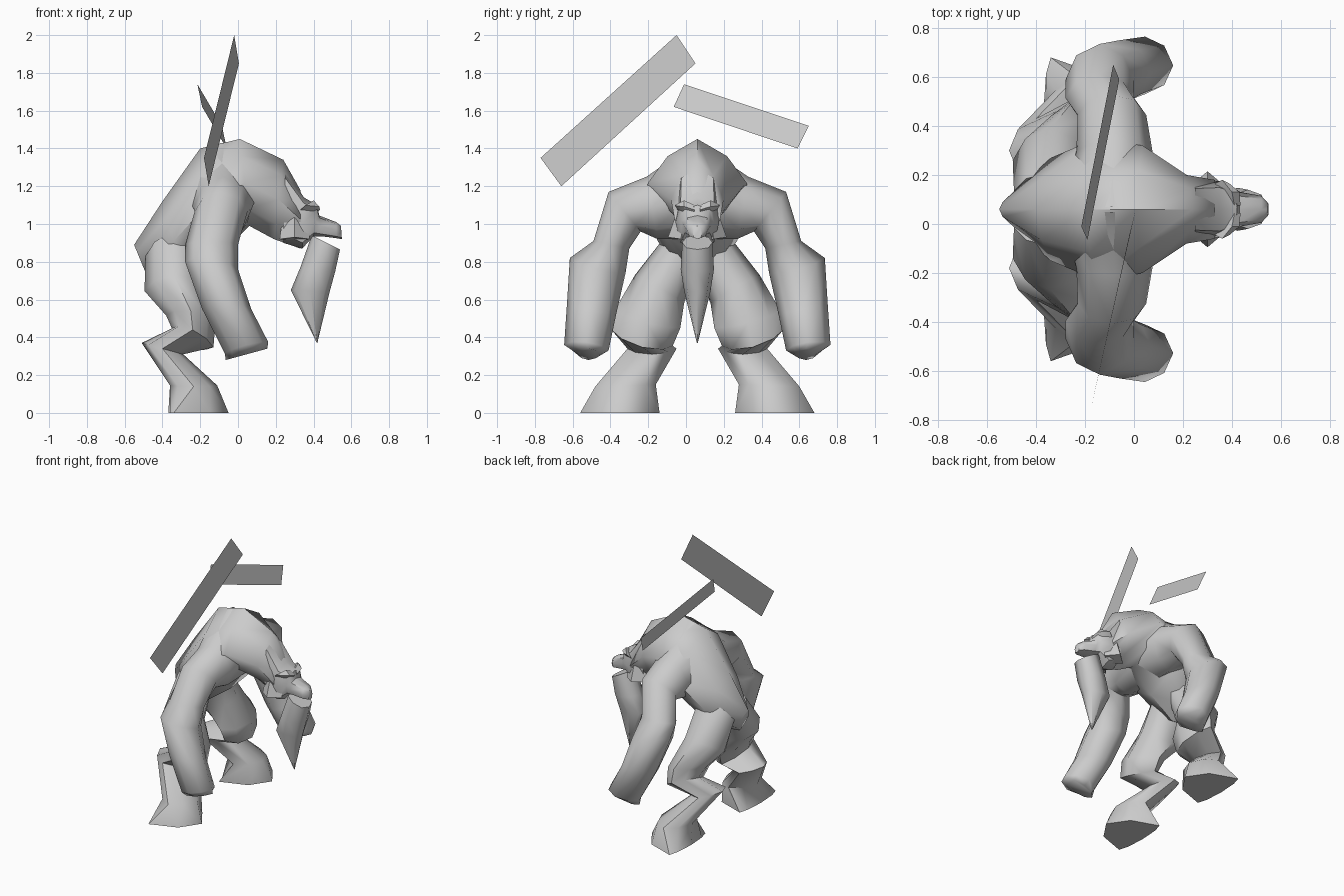
import bpy, bmesh, math
from mathutils import Vector

cube = bpy.data.objects.get("Cube")
if cube:
    bpy.data.objects.remove(cube)

MID = 0.06  # plane of symmetry in y

grey = bpy.data.materials.new("stone_grey")
grey.use_nodes = True
grey.diffuse_color = (0.6, 0.6, 0.6, 1)
grey.node_tree.nodes["Principled BSDF"].inputs["Base Color"].default_value = (0.6, 0.6, 0.6, 1)


def finish(name, bm, angle):
    bmesh.ops.recalc_face_normals(bm, faces=bm.faces)
    mesh = bpy.data.meshes.new(name)
    bm.to_mesh(mesh)
    bm.free()
    mesh.materials.append(grey)
    ob = bpy.data.objects.new(name, mesh)
    bpy.context.collection.objects.link(ob)
    bpy.ops.object.select_all(action='DESELECT')
    ob.select_set(True)
    bpy.context.view_layer.objects.active = ob
    bpy.ops.object.shade_smooth_by_angle(angle=math.radians(angle))


def loft(name, rings, sides=8, mirrored=False, angle=60, power=1.0):
    """Skin a chain of rings: two opposite points, half-depth vector, back-depth factor.
    power above 1 pinches the section to a diamond, below 1 makes it boxy."""
    bm = bmesh.new()
    loops = []
    for a, b, d, back in rings:
        a, b, d = Vector(a), Vector(b), Vector(d)
        loop = []
        for i in range(sides):
            t = math.tau * i / sides
            c, s = (math.copysign(abs(v) ** power, v) if abs(v) > 1e-6 else 0.0
                    for v in (math.cos(t), math.sin(t)))
            p = (a + b) / 2 + (a - b) / 2 * c + d * s * (back if s < 0 else 1)
            if mirrored:
                p.y = 2 * MID - p.y
            loop.append(bm.verts.new(p))
        loops.append(loop)
    for lo, hi in zip(loops, loops[1:]):
        for i in range(sides):
            j = (i + 1) % sides
            bm.faces.new((lo[i], lo[j], hi[j], hi[i]))
    bm.faces.new(loops[0])
    bm.faces.new(loops[-1])
    finish(name, bm, angle)


def spine(*rows):
    """Rings on the symmetry plane: top x, z, bottom x, z, half width."""
    return [((tx, MID, tz), (bx, MID, bz), (0, w, 0), 1) for tx, tz, bx, bz, w in rows]


def limb(*rows):
    """Rings across y: x, outer y, z, inner y, z, half depth in x, tilt in z, back factor."""
    return [((x, oy, oz), (x, iy, iz), (d, 0, tilt), back)
            for x, oy, oz, iy, iz, d, tilt, back in rows]


# Hunched torso with a ridged back, from rump to neck
loft("torso", spine(
    (-0.55, 0.89, -0.48, 0.72, 0.05),
    (-0.40, 1.12, -0.28, 0.70, 0.21),
    (-0.20, 1.40, -0.10, 0.83, 0.29),
    (0.01, 1.45, 0.06, 0.99, 0.26),
    (0.24, 1.34, 0.19, 0.92, 0.14),
    (0.33, 1.18, 0.33, 0.87, 0.12)), power=1.45)

# Head tapering to a blunt snout
loft("head", spine(
    (0.25, 1.29, 0.24, 0.90, 0.11),
    (0.35, 1.14, 0.34, 0.87, 0.115),
    (0.42, 1.10, 0.40, 0.935, 0.085),
    (0.43, 1.045, 0.44, 0.935, 0.07),
    (0.52, 1.01, 0.52, 0.925, 0.055),
    (0.545, 0.99, 0.55, 0.92, 0.025)), angle=45, power=0.75)

# Long pointed beard
loft("beard", spine(
    (0.54, 0.865, 0.39, 0.94, 0.08),
    (0.515, 0.75, 0.33, 0.77, 0.088),
    (0.485, 0.64, 0.28, 0.65, 0.07),
    (0.42, 0.37, 0.415, 0.375, 0.003)), angle=65, power=0.85)

# Arm growing out of the ridge of the back
arm = limb(
    (-0.09, 0.07, 1.43, 0.07, 0.92, 0.20, 0, 1),
    (-0.08, 0.33, 1.25, 0.27, 0.92, 0.155, 0, 1),
    (-0.09, 0.53, 1.17, 0.36, 0.96, 0.14, 0, 1),
    (-0.14, 0.61, 0.91, 0.42, 0.87, 0.14, 0, 1),
    (-0.14, 0.735, 0.82, 0.44, 0.74, 0.14, -0.02, 1),
    (-0.06, 0.75, 0.58, 0.49, 0.52, 0.13, 0, 1),
    (0.045, 0.765, 0.36, 0.53, 0.33, 0.115, 0.03, 1),
    (0.045, 0.69, 0.31, 0.58, 0.31, 0.11, 0.03, 1))

# Thigh forward to the knee, back to the hock, down to a wedge foot
leg = limb(
    (-0.34, 0.21, 0.96, 0.06, 0.76, 0.15, 0.03, 1),
    (-0.34, 0.39, 0.73, 0.13, 0.58, 0.155, 0.01, 1),
    (-0.25, 0.50, 0.54, 0.15, 0.45, 0.13, -0.02, 1),
    (-0.24, 0.515, 0.44, 0.19, 0.355, 0.11, -0.05, 1),
    (-0.40, 0.43, 0.34, 0.17, 0.34, 0.11, -0.03, 1),
    (-0.235, 0.60, 0.14, 0.28, 0.15, 0.125, 0, 1),
    (-0.34, 0.68, 0.0, 0.26, 0.0, 0.29, 0, 0.1))

brow = limb(
    (0.36, 0.18, 1.10, 0.15, 1.07, 0.03, 0.01, 1),
    (0.40, 0.13, 1.125, 0.13, 1.06, 0.03, 0, 1),
    (0.41, 0.075, 1.10, 0.075, 1.05, 0.025, 0, 1))

# Jaw flare at each cheek
cheek = limb(
    (0.30, 0.15, 1.12, 0.08, 1.12, 0.05, 0, 1),
    (0.30, 0.215, 0.93, 0.08, 0.91, 0.08, 0, 1))

for side, flip in (("left", False), ("right", True)):
    loft(side + "_arm", arm, mirrored=flip, power=1.1)
    loft(side + "_leg", leg, mirrored=flip, power=1.15)
    loft(side + "_brow", brow, sides=4, mirrored=flip, angle=30)
    loft(side + "_cheek", cheek, sides=4, mirrored=flip, angle=40)

# Two thin flat blades floating over the back
blades = {
    "large_blade": [(-0.02, -0.05, 2.0), (0.005, 0.05, 1.85),
                    (-0.155, -0.66, 1.2), (-0.18, -0.77, 1.35)],
    "small_blade": [(-0.215, -0.01, 1.74), (-0.19, -0.065, 1.62),
                    (-0.06, 0.59, 1.40), (-0.085, 0.65, 1.52)],
}
for name, corners in blades.items():
    bm = bmesh.new()
    bm.faces.new([bm.verts.new(c) for c in corners])
    finish(name, bm, 30)
